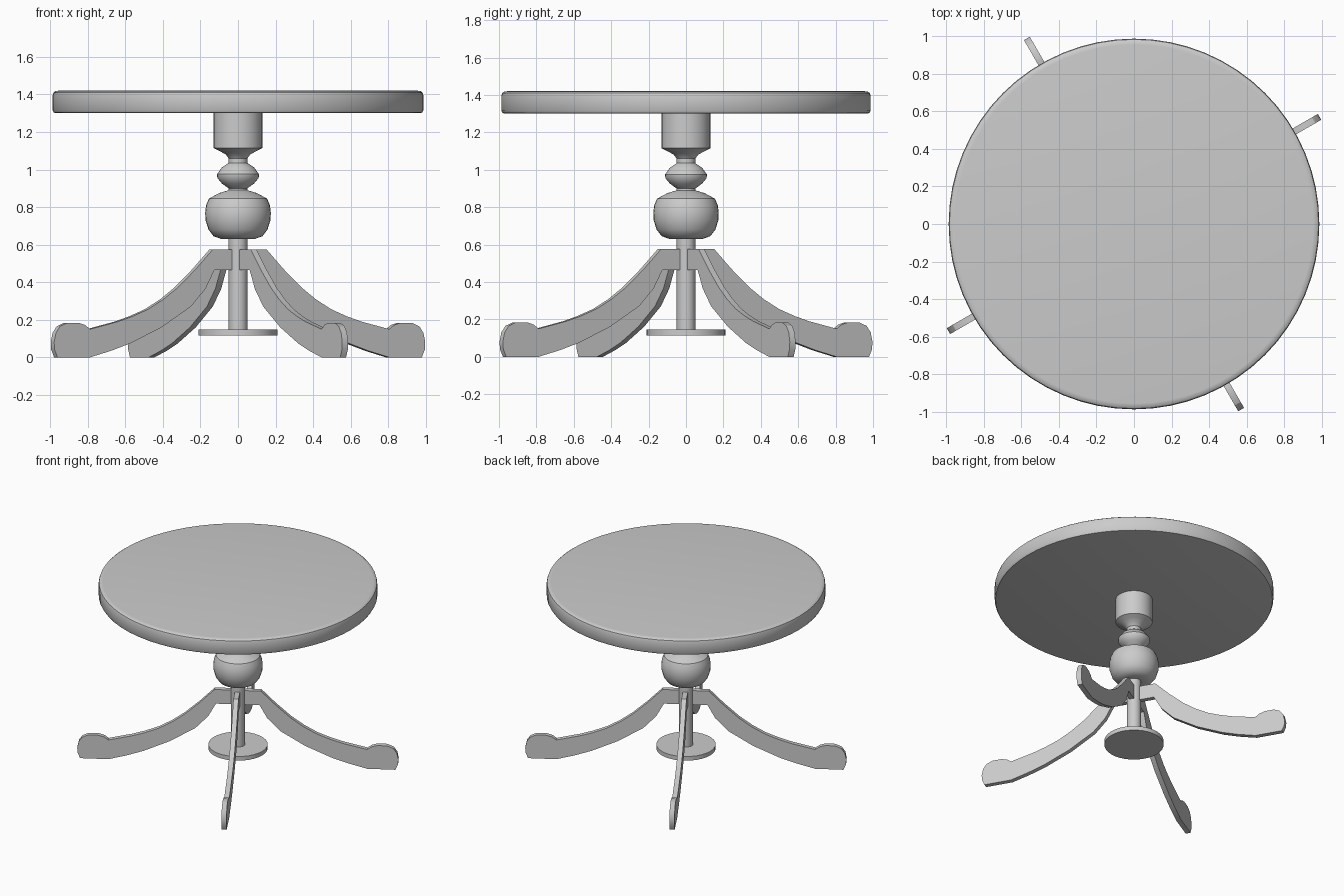
import bpy, bmesh, math

if "Cube" in bpy.data.objects:
    bpy.data.objects.remove(bpy.data.objects["Cube"])


def finish(name, bm, angle=35):
    bmesh.ops.recalc_face_normals(bm, faces=bm.faces)
    me = bpy.data.meshes.new(name)
    bm.to_mesh(me)
    bm.free()
    ob = bpy.data.objects.new(name, me)
    bpy.context.collection.objects.link(ob)
    bpy.ops.object.select_all(action='DESELECT')
    ob.select_set(True)
    bpy.context.view_layer.objects.active = ob
    bpy.ops.object.shade_smooth_by_angle(angle=math.radians(angle))
    return ob


def lathe(name, profile, sides):
    """Turn an (r, z) profile around z and cap both ends."""
    bm = bmesh.new()
    rings = []
    for r, z in profile:
        rings.append([bm.verts.new((r * math.cos(2 * math.pi * i / sides),
                                    r * math.sin(2 * math.pi * i / sides), z))
                      for i in range(sides)])
    for a, b in zip(rings, rings[1:]):
        for i in range(sides):
            j = (i + 1) % sides
            bm.faces.new((a[i], a[j], b[j], b[i]))
    bm.faces.new(rings[0][::-1])
    bm.faces.new(rings[-1])
    return finish(name, bm)


# Round top with softened rim
lathe("table_top", [(0.965, 1.30), (0.98, 1.303), (0.987, 1.315), (0.987, 1.395),
                    (0.983, 1.41), (0.972, 1.418), (0.955, 1.42)], 64)

# Turned pedestal: shaft, large bulb, small bulb, flare and collar
lathe("pedestal", [(0.05, 0.14), (0.05, 0.63), (0.088, 0.63), (0.13, 0.645),
                   (0.157, 0.68), (0.173, 0.73), (0.175, 0.77), (0.17, 0.81),
                   (0.155, 0.845), (0.10, 0.875), (0.05, 0.89), (0.05, 0.90),
                   (0.085, 0.925), (0.11, 0.955), (0.112, 0.975), (0.085, 1.012),
                   (0.05, 1.035), (0.05, 1.06), (0.065, 1.08), (0.10, 1.10),
                   (0.13, 1.115), (0.13, 1.30)], 32)

# Plate at the bottom of the shaft
lathe("base_disc", [(0.21, 0.115), (0.21, 0.147)], 32)

# Curved legs: side outline (r, z) extruded to a thin board
OUTLINE = [(0.03, 0.575), (0.165, 0.575), (0.27, 0.47), (0.38, 0.372), (0.47, 0.308),
           (0.565, 0.255), (0.66, 0.218), (0.75, 0.19), (0.92, 0.15), (0.95, 0.172),
           (0.99, 0.184), (1.06, 0.184), (1.105, 0.165), (1.13, 0.13), (1.141, 0.08),
           (1.138, 0.04), (1.12, 0.0), (0.92, 0.0), (0.79, 0.035), (0.67, 0.075),
           (0.48, 0.16), (0.30, 0.27), (0.21, 0.365), (0.155, 0.465), (0.03, 0.465)]
HALF = 0.018


def leg(name, degrees):
    c, s = math.cos(math.radians(degrees)), math.sin(math.radians(degrees))
    bm = bmesh.new()
    sides = [[bm.verts.new((r * c - t * s, r * s + t * c, z)) for r, z in OUTLINE]
             for t in (-HALF, HALF)]
    bm.faces.new(sides[0])
    bm.faces.new(sides[1][::-1])
    n = len(OUTLINE)
    for i in range(n):
        j = (i + 1) % n
        bm.faces.new((sides[0][i], sides[0][j], sides[1][j], sides[1][i]))
    finish(name, bm, 30)


for k, label in enumerate(("right", "back", "left", "front")):
    leg(label + "_leg", 30 + 90 * k)
